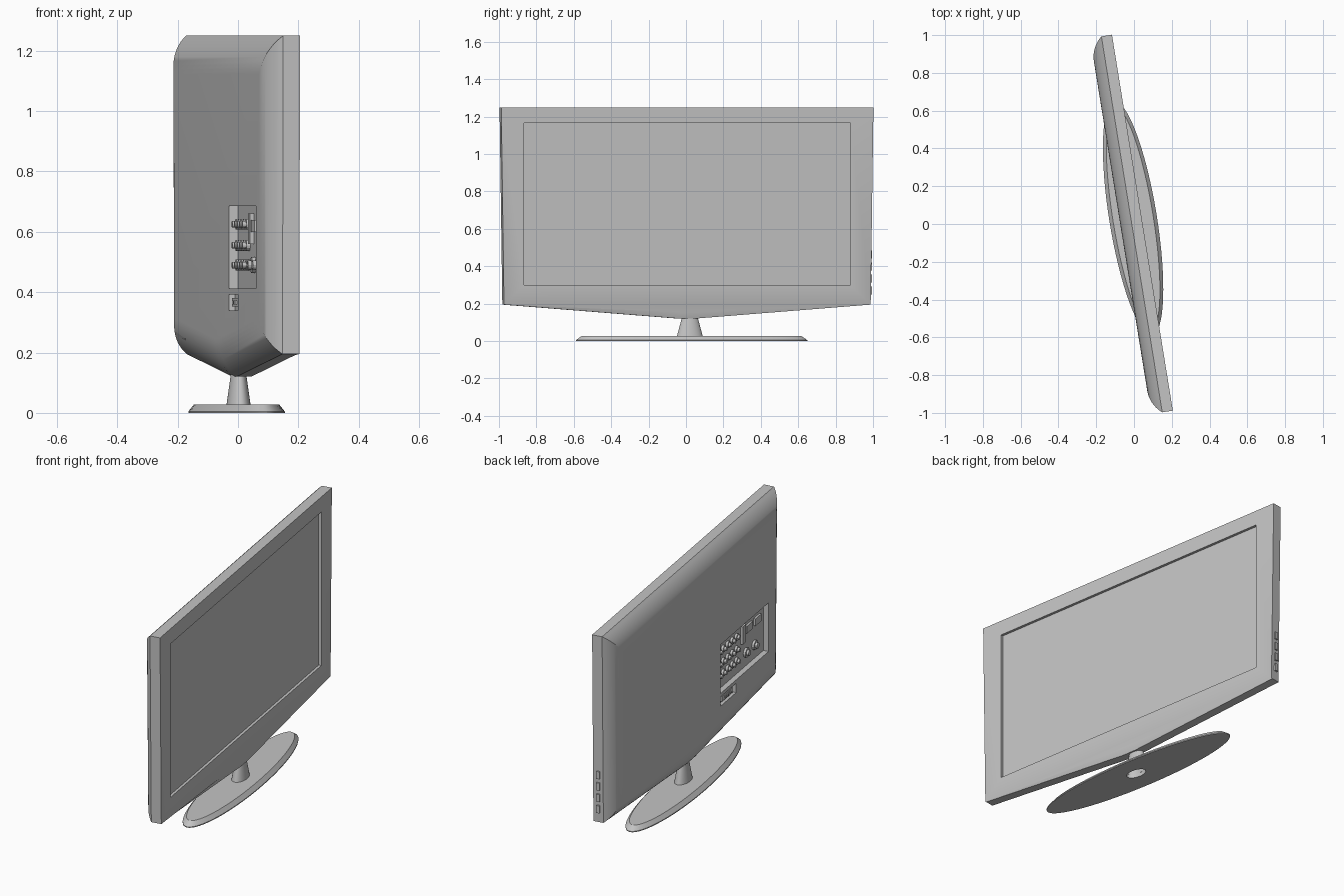
import bpy, bmesh, math
from mathutils import Matrix

cube = bpy.data.objects.get("Cube")
if cube:
    bpy.data.objects.remove(cube, do_unlink=True)

TURN = math.radians(9.2)      # whole set is turned about z
FRONT, SHOULDER, BACK = 0.045, -0.011, -0.072
FLOOR = BACK + 0.03           # floor of the rear recess

grey = bpy.data.materials.new("plain grey")
grey.use_nodes = True
grey.diffuse_color = (0.55, 0.55, 0.55, 1)
grey.node_tree.nodes["Principled BSDF"].inputs["Base Color"].default_value = grey.diffuse_color


def finish(bm, name):
    """Turn a bmesh in local space into a finished object."""
    bmesh.ops.recalc_face_normals(bm, faces=bm.faces)
    mesh = bpy.data.meshes.new(name)
    bm.to_mesh(mesh)
    bm.free()
    mesh.materials.append(grey)
    ob = bpy.data.objects.new(name, mesh)
    ob.rotation_euler.z = TURN
    bpy.context.collection.objects.link(ob)
    return ob


def smooth(ob):
    bpy.ops.object.select_all(action='DESELECT')
    ob.select_set(True)
    bpy.context.view_layer.objects.active = ob
    bpy.ops.object.shade_smooth_by_angle(angle=math.radians(25))


def loft(rings, name, closed=False):
    """Skin a list of point rings; cap the ends or join them up."""
    bm = bmesh.new()
    loops = [[bm.verts.new(p) for p in ring] for ring in rings]
    n = len(loops[0])
    pairs = list(zip(loops, loops[1:]))
    if closed:
        pairs.append((loops[-1], loops[0]))
    else:
        bm.faces.new(loops[0])
        bm.faces.new(loops[-1])
    for a, b in pairs:
        for i in range(n):
            j = (i + 1) % n
            bm.faces.new((a[i], a[j], b[j], b[i]))
    return finish(bm, name)


def add_box(bm, d, u, z):
    """Box from (low, high) ranges in depth, width and height."""
    size = [r[1] - r[0] for r in (d, u, z)]
    mid = [(r[0] + r[1]) / 2 for r in (d, u, z)]
    bmesh.ops.create_cube(bm, size=1, matrix=Matrix.Translation(mid) @ Matrix.Diagonal((*size, 1)))


def box(name, d, u, z):
    bm = bmesh.new()
    add_box(bm, d, u, z)
    return finish(bm, name)


def add_jack(bm, u, z, radius, length):
    """Round socket standing out from the recess floor."""
    for r, l in ((radius, length * 0.5), (radius * 0.6, length)):
        place = Matrix.Translation((FLOOR - l / 2, u, z)) @ Matrix.Rotation(math.pi / 2, 4, 'Y')
        bmesh.ops.create_cone(bm, cap_ends=True, segments=12, radius1=r, radius2=r,
                              depth=l, matrix=place)


def outline(d, t=0.0, lift=0.0):
    """Cabinet outline inset by t; lift raises the middle of the lower edge."""
    def side(s):
        low = 0.993 - t
        return [(d, s * (1.008 - t), 1.25 - t),
                (d, s * low, 0.12 + t + 0.0755 * low),
                (d, s * 0.04, 0.12 + t + lift)]
    return side(1) + side(-1)[::-1]


# Cabinet: front lip, flat edge, rounded back
rings = [outline(FRONT, 0, 0.035), outline(FRONT - 0.007)]
sweep, radius = math.radians(51), 0.163
for i in range(11):
    a = sweep * (1 - i / 10)
    rings.append(outline(BACK + radius * (1 - math.cos(a)), radius * (math.sin(sweep) - math.sin(a))))
cabinet = loft(rings, "cabinet")

# Recesses for screen, connector panel and power inlet
cutters = [
    box("screen_cutter", (FRONT - 0.015, FRONT + 0.05), (-0.885, 0.885), (0.3, 1.165)),
    box("panel_cutter", (BACK - 0.05, FLOOR), (-0.82, -0.255), (0.412, 0.686)),
    box("inlet_cutter", (BACK - 0.05, BACK + 0.02), (-0.44, -0.255), (0.34, 0.392)),
]
for c in cutters:
    c.hide_render = True
    mod = cabinet.modifiers.new("cut", 'BOOLEAN')
    mod.operation, mod.solver, mod.object = 'DIFFERENCE', 'EXACT', c
    bpy.context.view_layer.objects.active = cabinet
    bpy.ops.object.modifier_apply(modifier=mod.name)
    bpy.data.objects.remove(c, do_unlink=True)
smooth(cabinet)

# Rear sockets: three rows of small jacks, two large ones and flat ports
bm = bmesh.new()
for z in (0.49, 0.555, 0.625):
    for k in range(5):
        add_jack(bm, -0.29 - 0.052 * k, z, 0.018, 0.025)
for u in (-0.61, -0.71):
    add_jack(bm, u, 0.49, 0.026, 0.025)
smooth(finish(bm, "rear_jacks"))

bm = bmesh.new()
add_box(bm, (FLOOR - 0.014, FLOOR), (-0.59, -0.55), (0.56, 0.66))
for u in (-0.64, -0.74):
    add_box(bm, (FLOOR - 0.012, FLOOR), (u - 0.035, u + 0.035), (0.6, 0.64))
finish(bm, "rear_ports")

# Power inlet block with its pins
bm = bmesh.new()
add_box(bm, (BACK + 0.006, BACK + 0.02), (-0.41, -0.285), (0.352, 0.38))
for k in range(3):
    u = -0.32 - 0.03 * k
    add_box(bm, (BACK, BACK + 0.006), (u - 0.005, u + 0.005), (0.36, 0.372))
finish(bm, "power_inlet")

# Control buttons on the left edge
bm = bmesh.new()
for k in range(4):
    z = 0.27 + 0.064 * k
    add_box(bm, (0.006, 0.024), (0.98, 1.004), (z - 0.021, z + 0.021))
finish(bm, "side_buttons")


def ellipse(rd, ru, z, d=0.0, u=0.03, n=64):
    return [(d + rd * math.cos(2 * math.pi * i / n), u + ru * math.sin(2 * math.pi * i / n), z)
            for i in range(n)]


# Oval foot with a hole in the middle
foot = loft([ellipse(0.033, 0.06, 0, 0.005, 0.02), ellipse(0.126, 0.627, 0),
             ellipse(0.126, 0.627, 0.005), ellipse(0.107, 0.595, 0.027),
             ellipse(0.033, 0.06, 0.027, 0.005, 0.02)], "foot", closed=True)
smooth(foot)

# Hollow tapered neck
neck = loft([ellipse(0.031, 0.058, 0.02, 0.005, 0.02), ellipse(0.039, 0.07, 0.025, 0.005, 0.02),
             ellipse(0.024, 0.04, 0.135, 0.005, 0.02), ellipse(0.018, 0.033, 0.13, 0.005, 0.02)],
            "neck", closed=True)
smooth(neck)
